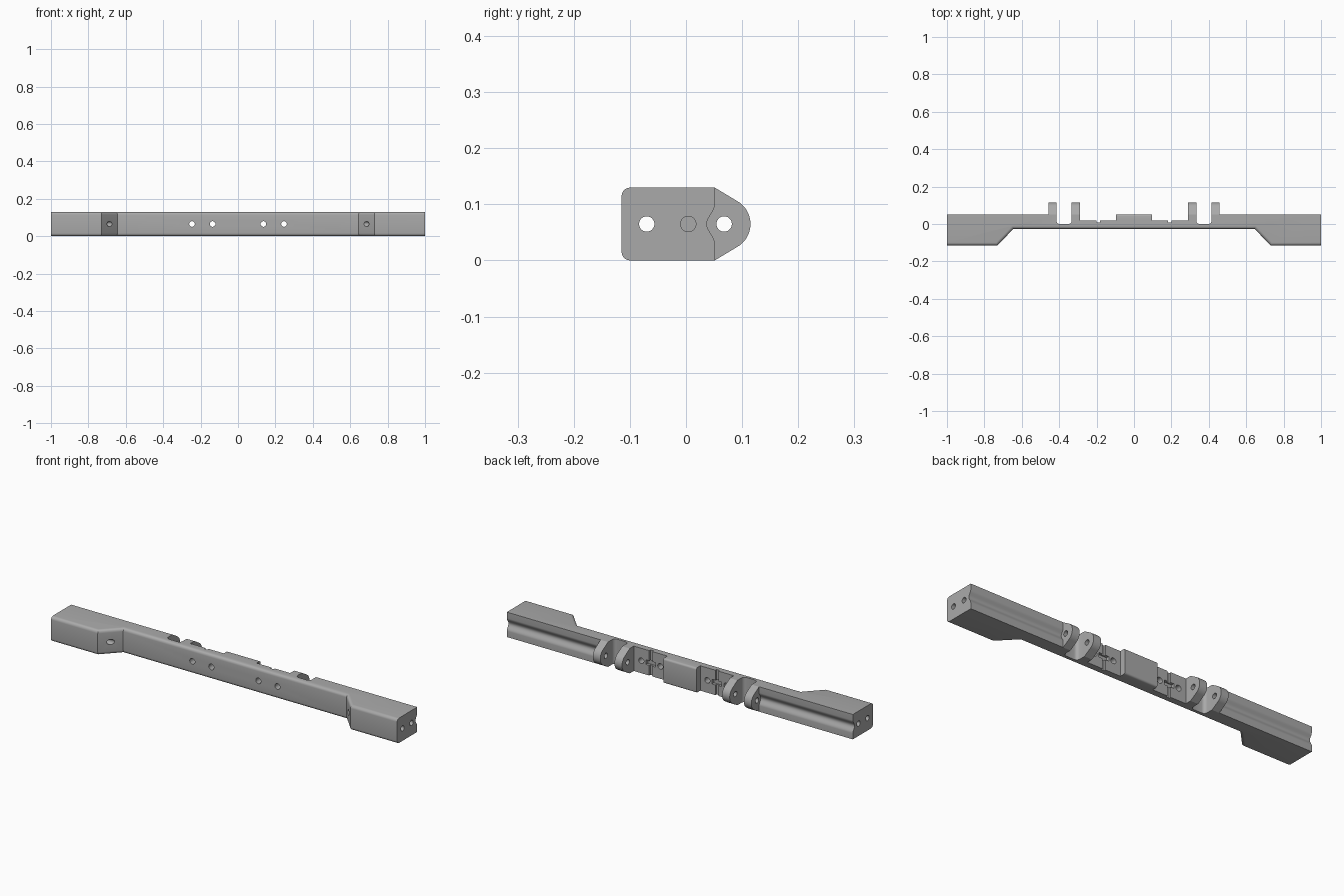
import bpy, bmesh
from math import radians, cos, sin, pi
from mathutils import Matrix, Vector

cube = bpy.data.objects.get("Cube")
if cube:
    bpy.data.objects.remove(cube, do_unlink=True)

H, MID = 0.13, 0.065      # bar height and its centre line
BACK, FRONT, WEB = 0.051, -0.115, -0.026

grey = bpy.data.materials.new("plain grey")
grey.use_nodes = True
colour = (0.4, 0.4, 0.4, 1)
grey.diffuse_color = colour
grey.node_tree.nodes["Principled BSDF"].inputs["Base Color"].default_value = colour


def finish(name, bm):
    bmesh.ops.recalc_face_normals(bm, faces=bm.faces)
    mesh = bpy.data.meshes.new(name)
    bm.to_mesh(mesh)
    bm.free()
    mesh.materials.append(grey)
    obj = bpy.data.objects.new(name, mesh)
    bpy.context.collection.objects.link(obj)
    return obj


def prism(points, direction):
    """Extrude a closed loop of 3D points along a direction."""
    bm = bmesh.new()
    face = bm.faces.new([bm.verts.new(p) for p in points])
    out = bmesh.ops.extrude_face_region(bm, geom=[face])["geom"]
    moved = [v for v in out if isinstance(v, bmesh.types.BMVert)]
    bmesh.ops.translate(bm, verts=moved, vec=direction)
    return bm


def box(name, lo, hi):
    x0, y0, z0 = lo
    x1, y1, z1 = hi
    loop = [(x0, y0, z0), (x1, y0, z0), (x1, y1, z0), (x0, y1, z0)]
    return finish(name, prism(loop, (0, 0, z1 - z0)))


def rod(name, centre, radius, length, axis):
    bm = bmesh.new()
    turn = Vector((0, 0, 1)).rotation_difference(Vector(axis)).to_matrix().to_4x4()
    bmesh.ops.create_cone(bm, cap_ends=True, segments=32, radius1=radius, radius2=radius,
                          depth=length, matrix=Matrix.Translation(centre) @ turn)
    return finish(name, bm)


def cut(target, cutter):
    cutter.hide_render = True
    mod = target.modifiers.new("cut", "BOOLEAN")
    mod.operation, mod.solver, mod.object = "DIFFERENCE", "EXACT", cutter
    bpy.context.view_layer.objects.active = target
    bpy.ops.object.modifier_apply(modifier=mod.name)
    bpy.data.objects.remove(cutter, do_unlink=True)


def smooth(obj):
    bpy.ops.object.select_all(action="DESELECT")
    obj.select_set(True)
    bpy.context.view_layer.objects.active = obj
    bpy.ops.object.shade_smooth_by_angle(angle=radians(30))


# Bar: half plan from the middle of the back round to the middle of the front
r = 0.018
pocket = [(0.333 + r - r * cos(a), r - r * sin(a)) for a in (i * pi / 10 for i in range(6))]
pocket += [(0.748 - x, y) for x, y in reversed(pocket)]
half = [(0.095, BACK), (0.095, 0.018), (0.289, 0.018), (0.289, BACK), (0.333, BACK)]
half += pocket + [(0.415, BACK), (1, BACK), (1, FRONT), (0.73, FRONT), (0.645, WEB)]
plan = half + [(-x, y) for x, y in reversed(half)]
bm = prism([(x, y, 0) for x, y in plan], (0, 0, H))


def level(edge):
    a, b = (v.co for v in edge.verts)
    return abs(a.z - b.z) < 1e-5 and abs(a.x - b.x) > 1e-4


front_edges = [e for e in bm.edges if level(e) and all(v.co.y < WEB + 1e-3 for v in e.verts)]
bmesh.ops.bevel(bm, geom=front_edges, offset=0.016, segments=5, profile=0.5, affect="EDGES")
pad_edges = [e for e in bm.edges if level(e)
             and all(v.co.y > 0.05 and abs(v.co.x) < 0.1 for v in e.verts)]
bmesh.ops.bevel(bm, geom=pad_edges, offset=0.01, segments=4, profile=0.5, affect="EDGES")
bar = finish("bar", bm)

# Rounded groove profile along the back of each arm
steps = 14
groove = [(BACK - 0.007 * (1 + cos(pi * t)), MID + 0.034 * t)
          for t in (-1 + 2 * i / steps for i in range(steps + 1))]
groove = [(0.07, MID - 0.034)] + groove + [(0.07, MID + 0.034)]

for s in (-1, 1):
    cut(bar, finish("groove_cutter",
                    prism([(s * 0.458, y, z) for y, z in groove], (s * 0.6, 0, 0))))
    # Bolt holes through the web, and lengthwise holes in the ends
    for x in (0.136, 0.246):
        cut(bar, rod("bolt_cutter", (s * x, 0, MID), 0.015, 0.2, (0, 1, 0)))
    cut(bar, rod("long_cutter", (s * 0.85, -0.07, MID), 0.0137, 0.5, (1, 0, 0)))
    cut(bar, rod("end_cutter", (s * 0.95, 0.004, MID), 0.0137, 0.3, (1, 0, 0)))
    # Cross-shaped tie notch between the bolt holes
    x = s * 0.191
    cut(bar, box("tie_cutter", (x - 0.009, 0.008, -0.01), (x + 0.009, 0.06, H + 0.01)))
    cut(bar, box("slot_cutter", (x - 0.028, 0.002, MID - 0.012), (x + 0.028, 0.06, MID + 0.012)))
smooth(bar)

# Hinge ears in pairs, each with a pin hole
centre_y, ear_r = 0.068, 0.047
arc = [radians(-60 + 120 * i / 20) for i in range(21)]
ear_loop = [(BACK, 0)] + [(centre_y + ear_r * cos(a), MID + ear_r * sin(a)) for a in arc]
ear_loop.append((BACK, H))
for side, s in (("left", 1), ("right", -1)):
    for place, x0, x1 in (("inner", 0.289, 0.333), ("outer", 0.415, 0.458)):
        ear = finish(f"{side}_{place}_ear",
                     prism([(s * x0, y, z) for y, z in ear_loop], (s * (x1 - x0), 0, 0)))
        cut(ear, rod("pin_cutter", (s * x0, centre_y, MID), 0.0137, 0.2, (1, 0, 0)))
        smooth(ear)
